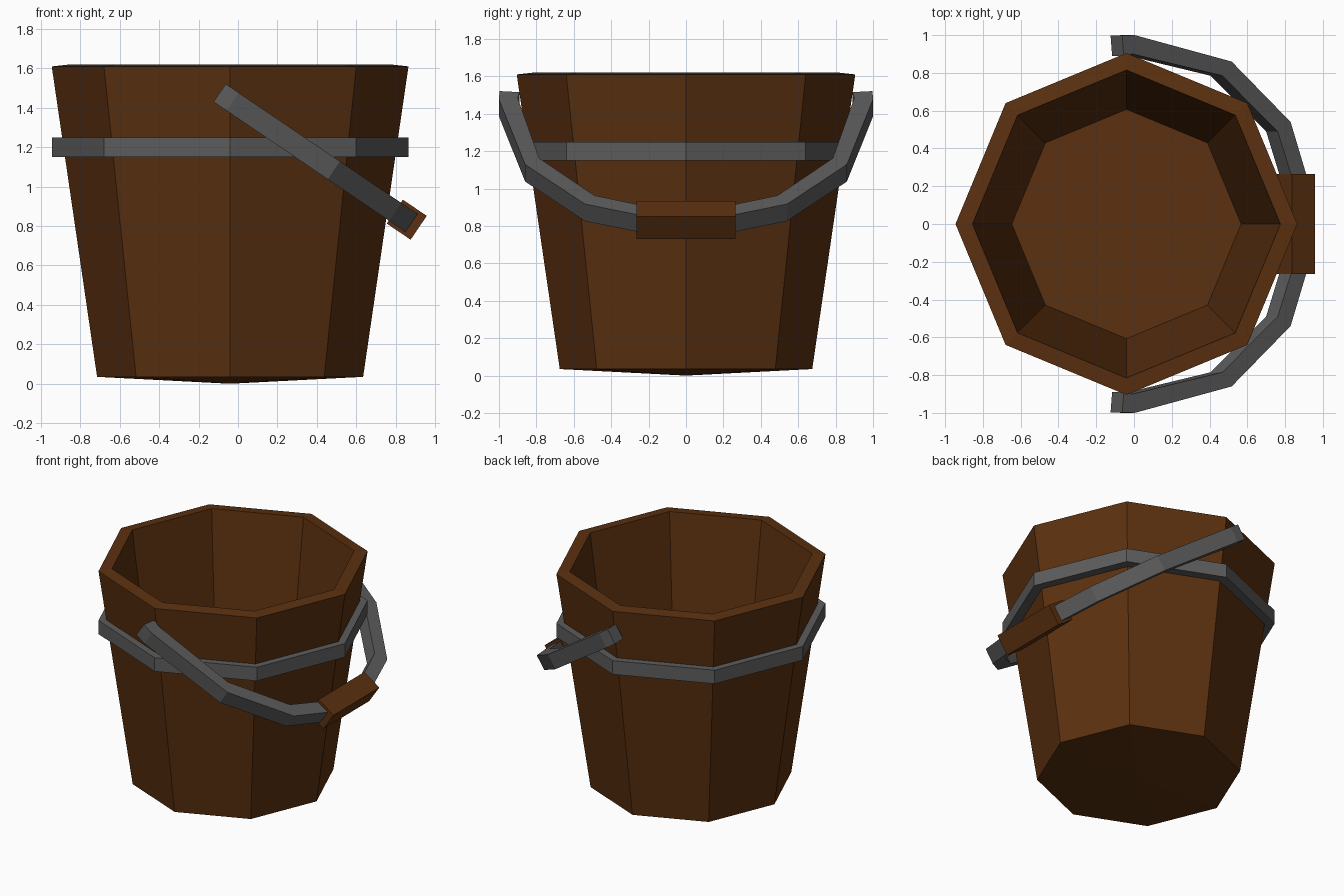
import bpy, bmesh, math
from mathutils import Vector

if "Cube" in bpy.data.objects:
    bpy.data.objects.remove(bpy.data.objects["Cube"])


def material(name, rgb):
    m = bpy.data.materials.new(name)
    m.diffuse_color = (*rgb, 1)
    m.use_nodes = True
    m.node_tree.nodes["Principled BSDF"].inputs["Base Color"].default_value = m.diffuse_color
    return m


WOOD = material("dark brown wood", (0.105, 0.030, 0.005))
IRON = material("dark grey iron", (0.107, 0.107, 0.107))
CX = -0.04  # axis of the bucket


def finish(bm, name, mat):
    bmesh.ops.remove_doubles(bm, verts=bm.verts, dist=1e-5)
    bmesh.ops.recalc_face_normals(bm, faces=bm.faces)
    me = bpy.data.meshes.new(name)
    bm.to_mesh(me)
    bm.free()
    me.materials.append(mat)
    ob = bpy.data.objects.new(name, me)
    bpy.context.collection.objects.link(ob)
    return ob


def lathe(name, profile, mat, closed=False, sides=8):
    """Revolve (radius, z) points into flat sides; zero-radius ends become fans."""
    bm = bmesh.new()
    rings = []
    for r, z in profile:
        if r == 0:
            rings.append([bm.verts.new((CX, 0, z))] * sides)
        else:
            rings.append([bm.verts.new((CX + r * math.cos(math.tau * i / sides),
                                        r * math.sin(math.tau * i / sides), z))
                          for i in range(sides)])
    pairs = list(zip(rings, rings[1:]))
    if closed:
        pairs.append((rings[-1], rings[0]))
    for a, b in pairs:
        for i in range(sides):
            j = (i + 1) % sides
            quad = list(dict.fromkeys((a[i], a[j], b[j], b[i])))
            bm.faces.new(quad)
    return finish(bm, name, mat)


# Tapered octagonal bucket with thick wall and slightly conical floor
lathe("bucket", [(0, 0.0), (0.675, 0.035), (0.905, 1.61), (0.815, 1.62),
                 (0.607, 0.095), (0, 0.09)], WOOD)

# Upright iron hoop
lathe("hoop", [(0.905, 1.15), (0.905, 1.25), (0.835, 1.25), (0.835, 1.15)],
      IRON, closed=True)

# Tilted handle frame: u runs down along the handle, n is across its width
ORIGIN = Vector((-0.085, 0, 1.47))
U = Vector((0.828, 0, -0.561)).normalized()
N = Vector((0.561, 0, 0.828)).normalized()


def place(u, y, n):
    return ORIGIN + U * u + N * n + Vector((0, y, 0))


# Bent iron handle, (u, y) pairs for half of it, mirrored
outer = [(-0.01, 0.997), (0.07, 1.0), (0.69, 0.86), (1.067, 0.54), (1.175, 0.24)]
inner = [(0.0, 0.89), (0.055, 0.90), (0.63, 0.785), (0.985, 0.49), (1.085, 0.22)]
outer += [(u, -y) for u, y in reversed(outer)]
inner += [(u, -y) for u, y in reversed(inner)]
bm = bmesh.new()
loops = [[bm.verts.new(place(*p, h)) for p in pts]
         for pts, h in ((outer, 0.055), (inner, 0.055), (inner, -0.055), (outer, -0.055))]
for k in range(4):
    a, b = loops[k], loops[(k + 1) % 4]
    for i in range(len(a) - 1):
        bm.faces.new((a[i], a[i + 1], b[i + 1], b[i]))
for e in (0, -1):
    bm.faces.new([l[e] for l in loops])
finish(bm, "handle", IRON)

# Wooden grip block
bm = bmesh.new()
bmesh.ops.create_cube(bm, size=2)
for v in bm.verts:
    v.co = place(1.137 + v.co.x * 0.073, v.co.y * 0.265, v.co.z * 0.073)
finish(bm, "grip", WOOD)
